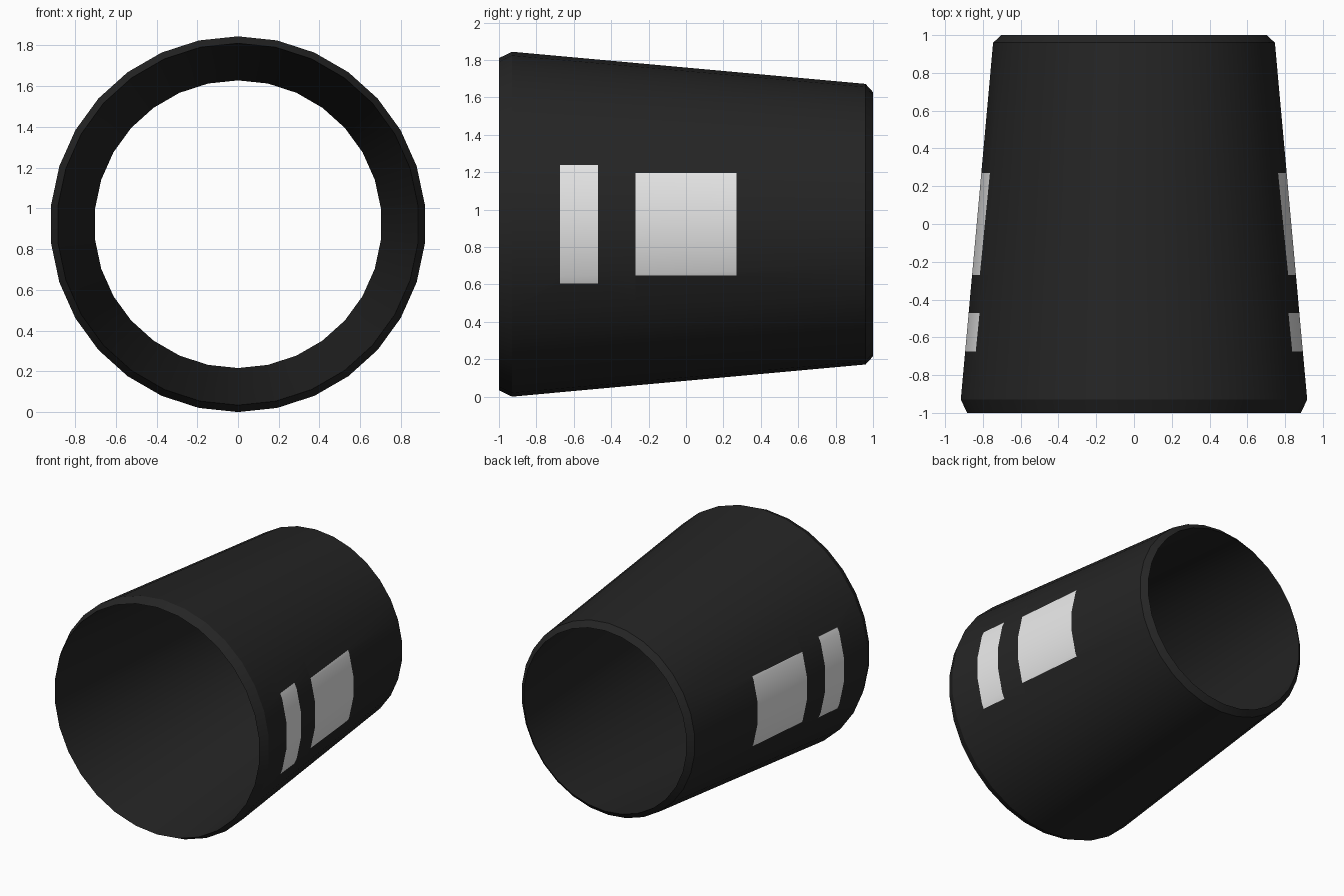
import bpy, bmesh, math
from mathutils import Vector

cube = bpy.data.objects.get("Cube")
if cube:
    bpy.data.objects.remove(cube)


def material(name, value):
    mat = bpy.data.materials.new(name)
    mat.use_nodes = True
    colour = (value, value, value, 1)
    mat.diffuse_color = colour
    bsdf = mat.node_tree.nodes["Principled BSDF"]
    bsdf.inputs["Base Color"].default_value = colour
    bsdf.inputs["Roughness"].default_value = 0.6
    return mat


SIDES = 30
CENTRE = 0.922
# Closed wall section as (y, radius): chamfer, tapered outside, chamfer, inside
PROFILE = [(-1, 0.888), (-0.93, 0.922), (0.96, 0.75), (1, 0.706)]
# Pale windows on both sides: (y start, y end, half height)
WINDOWS = [(-0.675, -0.47, 0.316), (-0.27, 0.27, 0.274)]

bm = bmesh.new()

# Tapered tube wall, with a vertex line along the top
rings = []
for y, r in PROFILE:
    ring = []
    for i in range(SIDES):
        a = math.tau * i / SIDES
        ring.append(bm.verts.new((r * math.sin(a), y, CENTRE + r * math.cos(a))))
    rings.append(ring)

outer = []
for k in range(len(rings)):
    a, b = rings[k], rings[(k + 1) % len(rings)]
    for i in range(SIDES):
        j = (i + 1) % SIDES
        face = bm.faces.new((a[i], a[j], b[j], b[i]))
        if k == 1:
            outer.append(face)
bmesh.ops.recalc_face_normals(bm, faces=bm.faces[:])

tag = bm.faces.layers.int.new("outer_wall")
bm.faces.ensure_lookup_table()
for face in bm.faces[SIDES:2 * SIDES]:
    face[tag] = 1


def side_faces(y0, y1):
    """Outer wall faces near mid height whose centre lies between y0 and y1."""
    found = []
    for f in bm.faces:
        c = f.calc_center_median()
        if f[tag] and abs(c.z - CENTRE) < 0.42 and y0 < c.y < y1:
            found.append(f)
    return found


def cut(faces, co, normal):
    edges = {e for f in faces for e in f.edges}
    verts = {v for f in faces for v in f.verts}
    bmesh.ops.bisect_plane(bm, geom=list(verts) + list(edges) + faces,
                           plane_co=Vector(co), plane_no=Vector(normal))


# Window outlines cut into the wall
for y0, y1, half in WINDOWS:
    for y in (y0, y1):
        cut(side_faces(-1, 1), (0, y, 0), (0, 1, 0))
for y0, y1, half in WINDOWS:
    for z in (CENTRE - half, CENTRE + half):
        cut(side_faces(y0, y1), (0, 0, z), (0, 0, 1))
    for f in side_faces(y0, y1):
        if abs(f.calc_center_median().z - CENTRE) < half:
            f.material_index = 1

mesh = bpy.data.meshes.new("tapered_tube")
bm.to_mesh(mesh)
bm.free()
mesh.materials.append(material("matte black", 0.018))
mesh.materials.append(material("pale white", 0.8))

tube = bpy.data.objects.new("tapered_tube", mesh)
bpy.context.collection.objects.link(tube)
bpy.context.view_layer.objects.active = tube
tube.select_set(True)
bpy.ops.object.shade_smooth_by_angle(angle=math.radians(20))
